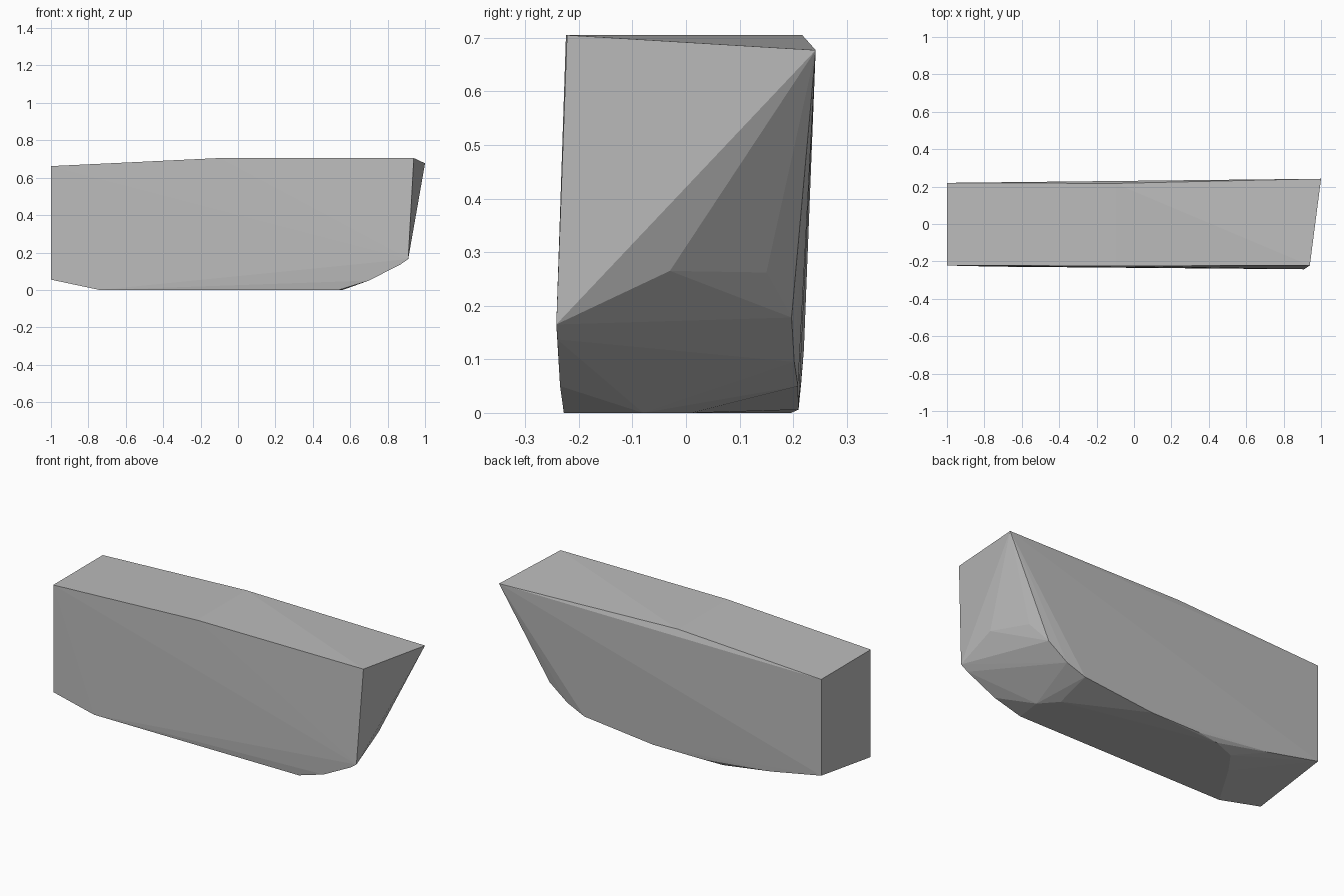
import bpy
import bmesh

if "Cube" in bpy.data.objects:
    bpy.data.objects.remove(bpy.data.objects["Cube"])

grey = bpy.data.materials.new("plain grey")
grey.diffuse_color = (0.5, 0.5, 0.5, 1)
grey.use_nodes = True
grey.node_tree.nodes["Principled BSDF"].inputs["Base Color"].default_value = grey.diffuse_color

# Outline of the front side
front = [(-1, -.222, .662), (-.1, -.224, .705), (.94, -.222, .705),
         (.91, -.242, .165), (.87, -.24, .137), (.70, -.235, .05),
         (.54, -.228, 0), (-.74, -.228, 0), (-1, -.22, .055)]

# Outline of the back side, with its rounder underside
back = [(-1, .22, .662), (-.1, .217, .705), (1, .242, .677),
        (.86, .196, .425), (.714, .197, .178), (.60, .202, .095),
        (.49, .209, .05), (.06, .21, .006), (-.243, .21, .006),
        (-.69, .215, .056), (-1, .22, .118)]

# Corners of the slanted end and of the flat bottom
end_corners = [(.90, -.03, .265), (.80, .15, .262)]
bottom_corners = [(.56, -.08, 0), (.48, .01, 0), (-.37, .196, 0),
                  (-.5, .145, 0), (-.59, .02, 0)]

# Faceted block wrapped tightly around these corners
bm = bmesh.new()
for p in front + back + end_corners + bottom_corners:
    bm.verts.new(p)
hull = bmesh.ops.convex_hull(bm, input=bm.verts[:])
spare = {g for g in hull["geom_interior"] + hull["geom_unused"]
         if isinstance(g, bmesh.types.BMVert)}
bmesh.ops.delete(bm, geom=list(spare), context='VERTS')
bmesh.ops.recalc_face_normals(bm, faces=bm.faces[:])

mesh = bpy.data.meshes.new("faceted_block")
bm.to_mesh(mesh)
bm.free()
mesh.materials.append(grey)
block = bpy.data.objects.new("faceted_block", mesh)
bpy.context.collection.objects.link(block)
